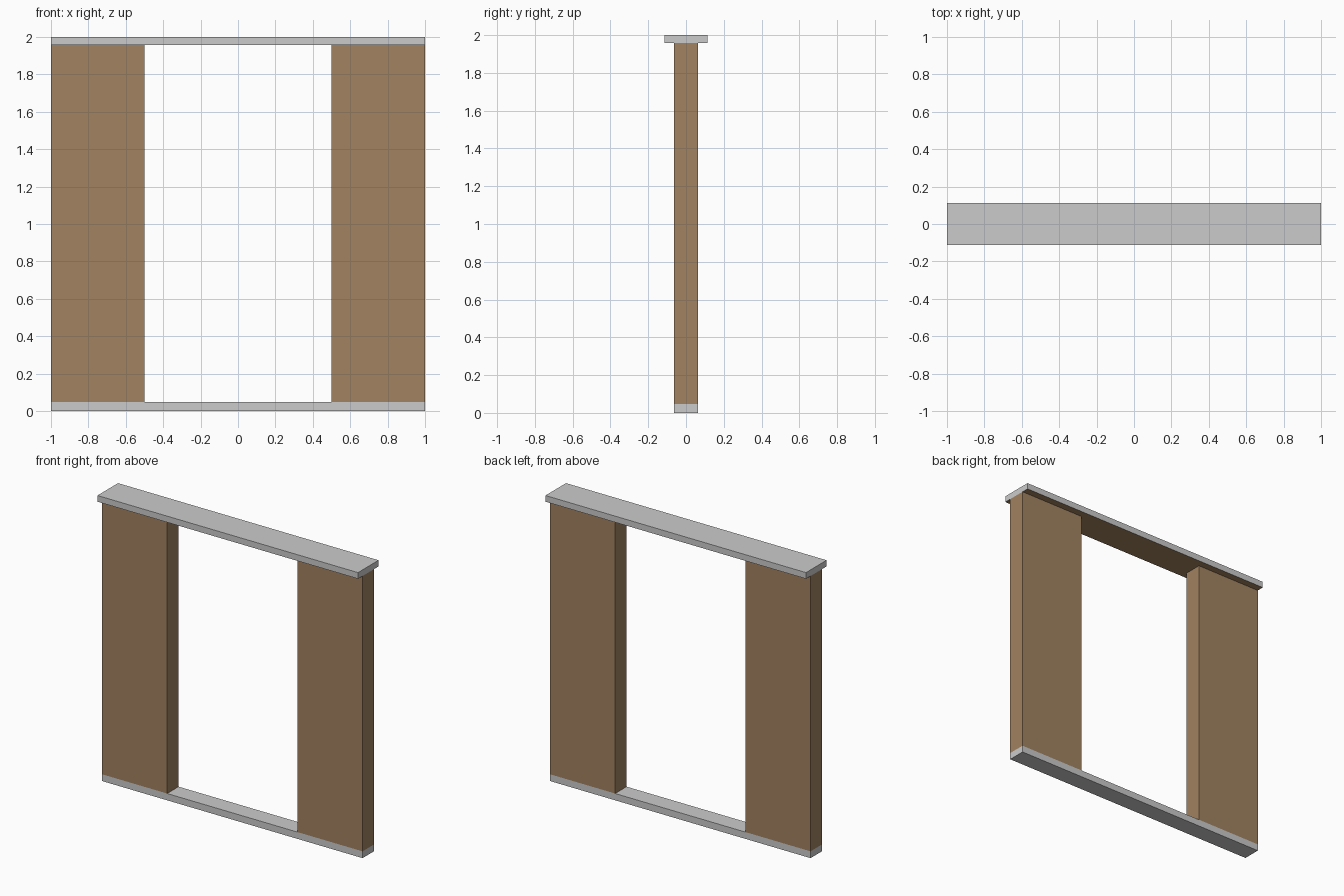
import bpy, bmesh

if "Cube" in bpy.data.objects:
    bpy.data.objects.remove(bpy.data.objects["Cube"])

brown = bpy.data.materials.new("brown_wall")
brown.diffuse_color = (0.36, 0.225, 0.118, 1)
brown.use_nodes = True
brown.node_tree.nodes["Principled BSDF"].inputs["Base Color"].default_value = brown.diffuse_color
grey = bpy.data.materials.new("grey_trim")
grey.diffuse_color = (0.8, 0.8, 0.8, 1)
grey.use_nodes = True
grey.node_tree.nodes["Principled BSDF"].inputs["Base Color"].default_value = grey.diffuse_color


def box(name, x, y, z, mats, underside=0):
    """Box spanning the given (min, max) ranges; underside picks a material slot."""
    bm = bmesh.new()
    bmesh.ops.create_cube(bm, size=1)
    for v in bm.verts:
        v.co = [r[0] if c < 0 else r[1] for c, r in zip(v.co, (x, y, z))]
    bm.normal_update()
    for f in bm.faces:
        if f.normal.z < -0.5:
            f.material_index = underside
    mesh = bpy.data.meshes.new(name)
    bm.to_mesh(mesh)
    bm.free()
    for m in mats:
        mesh.materials.append(m)
    obj = bpy.data.objects.new(name, mesh)
    bpy.context.collection.objects.link(obj)
    return obj


WALL_Y = (-0.0625, 0.0625)
SILL_TOP, CAP_BOTTOM = 0.047, 1.957

# Base sill, as deep as the walls
box("sill", (-1, 1), WALL_Y, (0, SILL_TOP), [grey])

# Wall panels either side of the opening
for name, x in (("left_wall", (-1, -0.5)), ("right_wall", (0.5, 1))):
    box(name, x, WALL_Y, (SILL_TOP, CAP_BOTTOM), [brown])

# Overhanging cap with a brown underside
box("cap", (-1, 1), (-0.1125, 0.1125), (CAP_BOTTOM, 2), [grey, brown], underside=1)
